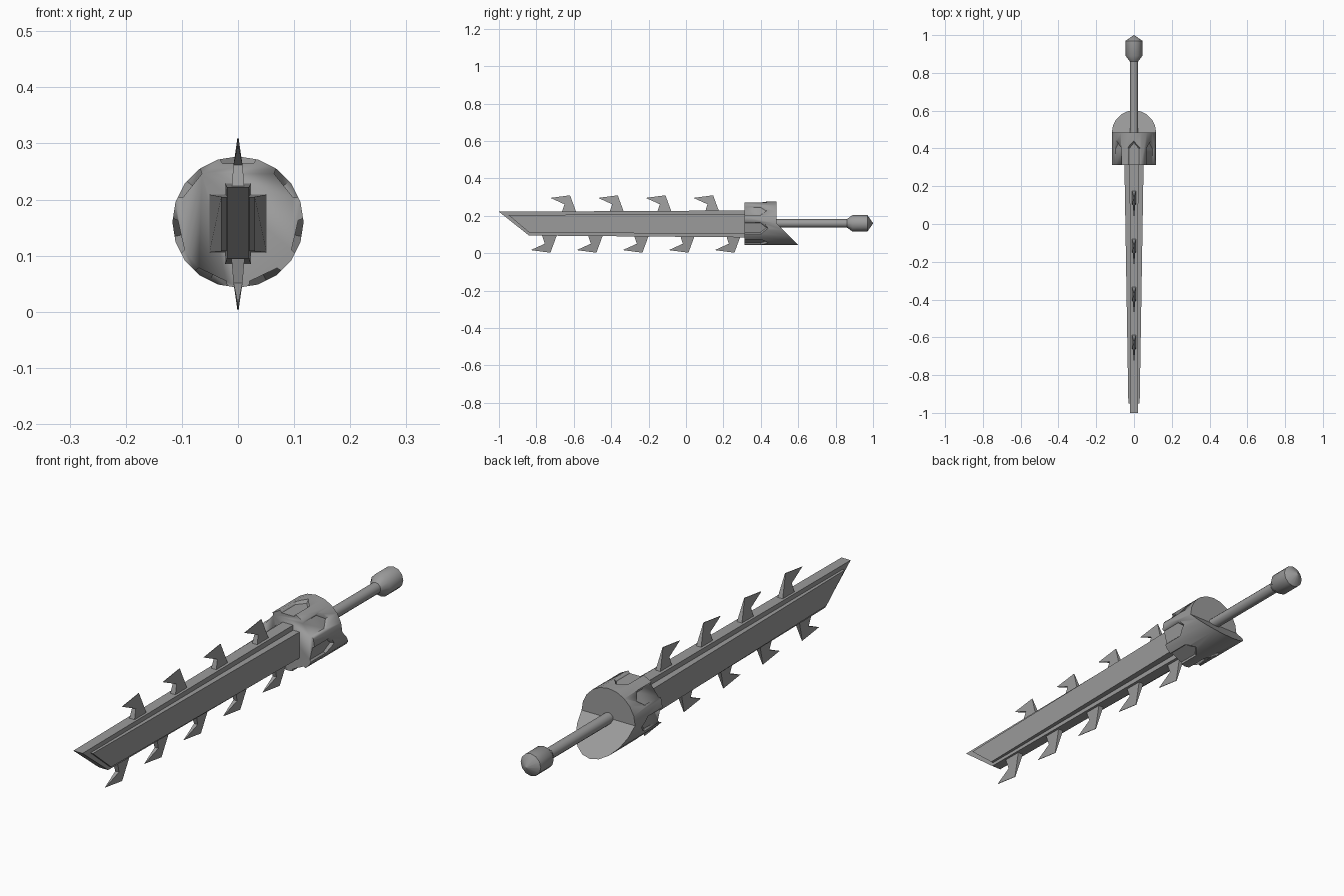
import bpy
import bmesh
from math import sin, cos, pi, radians
from mathutils import Matrix, Vector

cube = bpy.data.objects.get("Cube")
if cube:
    bpy.data.objects.remove(cube)

steel = bpy.data.materials.new("grey_steel")
steel.use_nodes = True
steel.diffuse_color = (0.33, 0.33, 0.33, 1)
steel.node_tree.nodes["Principled BSDF"].inputs["Base Color"].default_value = (0.33, 0.33, 0.33, 1)

AXIS_Z = 0.16


def make_object(name, bm, angle=30):
    bmesh.ops.recalc_face_normals(bm, faces=bm.faces)
    mesh = bpy.data.meshes.new(name)
    bm.to_mesh(mesh)
    bm.free()
    obj = bpy.data.objects.new(name, mesh)
    bpy.context.collection.objects.link(obj)
    mesh.materials.append(steel)
    bpy.ops.object.select_all(action='DESELECT')
    obj.select_set(True)
    bpy.context.view_layer.objects.active = obj
    bpy.ops.object.shade_smooth_by_angle(angle=radians(angle))
    return obj


def loft(name, rings, angle=30):
    """Join rings of equal length and cap both ends."""
    bm = bmesh.new()
    loops = [[bm.verts.new(p) for p in ring] for ring in rings]
    n = len(loops[0])
    for a, b in zip(loops, loops[1:]):
        for i in range(n):
            j = (i + 1) % n
            bm.faces.new((a[i], a[j], b[j], b[i]))
    bm.faces.new(loops[0])
    bm.faces.new(loops[-1])
    return make_object(name, bm, angle)


def side_plate(name, outline):
    """Side outline of (y, z, half thickness), mirrored across x."""
    return loft(name, [[(s * t, y, z) for y, z, t in outline] for s in (-1, 1)])


def ring(radius, y, count):
    return [(radius * cos(2 * pi * i / count), y, AXIS_Z + radius * sin(2 * pi * i / count))
            for i in range(count)]


# Blade: thin core with a slanted tip, and a broader tapering body
side_plate("blade_core", [(-1, 0.222, 0.02), (-0.84, 0.095, 0.02),
                          (0.33, 0.085, 0.023), (0.33, 0.229, 0.023)])
side_plate("blade_body", [(-0.95, 0.205, 0.03), (-0.835, 0.108, 0.03),
                          (0.33, 0.106, 0.051), (0.33, 0.209, 0.051)])

# Hooked teeth along both edges, thinning toward the points
tooth = [(0, 0.296, 0.001), (0.105, 0.31, 0.001), (0.14, 0.215, 0.012),
         (0.06, 0.215, 0.012), (0.075, 0.262, 0.008)]
for i in range(4):
    start = -0.725 + 0.255 * i
    side_plate(f"upper_tooth_{i + 1}", [(start + y, z, t) for y, z, t in tooth])
for i in range(5):
    start = -0.83 + 0.246 * i
    side_plate(f"lower_tooth_{i + 1}", [(start + y, 0.313 - z, t) for y, z, t in tooth])

# Guard: drum whose lower half runs back to a slanted point
SIDES = 20
bm = bmesh.new()
front = [bm.verts.new(p) for p in ring(0.117, 0.312, SIDES)]
back = [bm.verts.new((x, 0.485 + max(0, AXIS_Z - z), z)) for x, y, z in ring(0.117, 0, SIDES)]
for i in range(SIDES):
    j = (i + 1) % SIDES
    bm.faces.new((front[i], front[j], back[j], back[i]))
bm.faces.new(front)
half = SIDES // 2
bm.faces.new(back[:half + 1])
bm.faces.new(back[half:] + back[:1])
guard = make_object("guard", bm)

# Seven pointed notches sunk into the front of the guard
notch = [(-1, -0.03), (1, -0.03), (1, 0.095), (0, 0.128), (-1, 0.095)]
for k in range(7):
    turn = Matrix.Translation((0, 0, AXIS_Z)) @ Matrix.Rotation(2 * pi * k / 7, 4, 'Y')
    rings = []
    for height, width, trim in ((0.104, 0.027, 0.01), (0.128, 0.043, -0.008)):
        rings.append([turn @ Vector((x * width, 0.312 + y - (trim if y > 0 else 0), height))
                      for x, y in notch])
    cutter = loft(f"notch_cutter_{k + 1}", rings)
    cutter.hide_render = True
    cutter.hide_viewport = True
    cut = guard.modifiers.new("notch", 'BOOLEAN')
    cut.operation = 'DIFFERENCE'
    cut.solver = 'EXACT'
    cut.object = cutter

# Handle rod and pommel
loft("handle", [ring(0.022, y, 12) for y in (0.46, 0.88)], 40)
pommel = [(0.022, 0.86), (0.044, 0.89), (0.044, 0.97), (0.001, 1.0)]
loft("pommel", [ring(r, y, 12) for r, y in pommel], 40)
